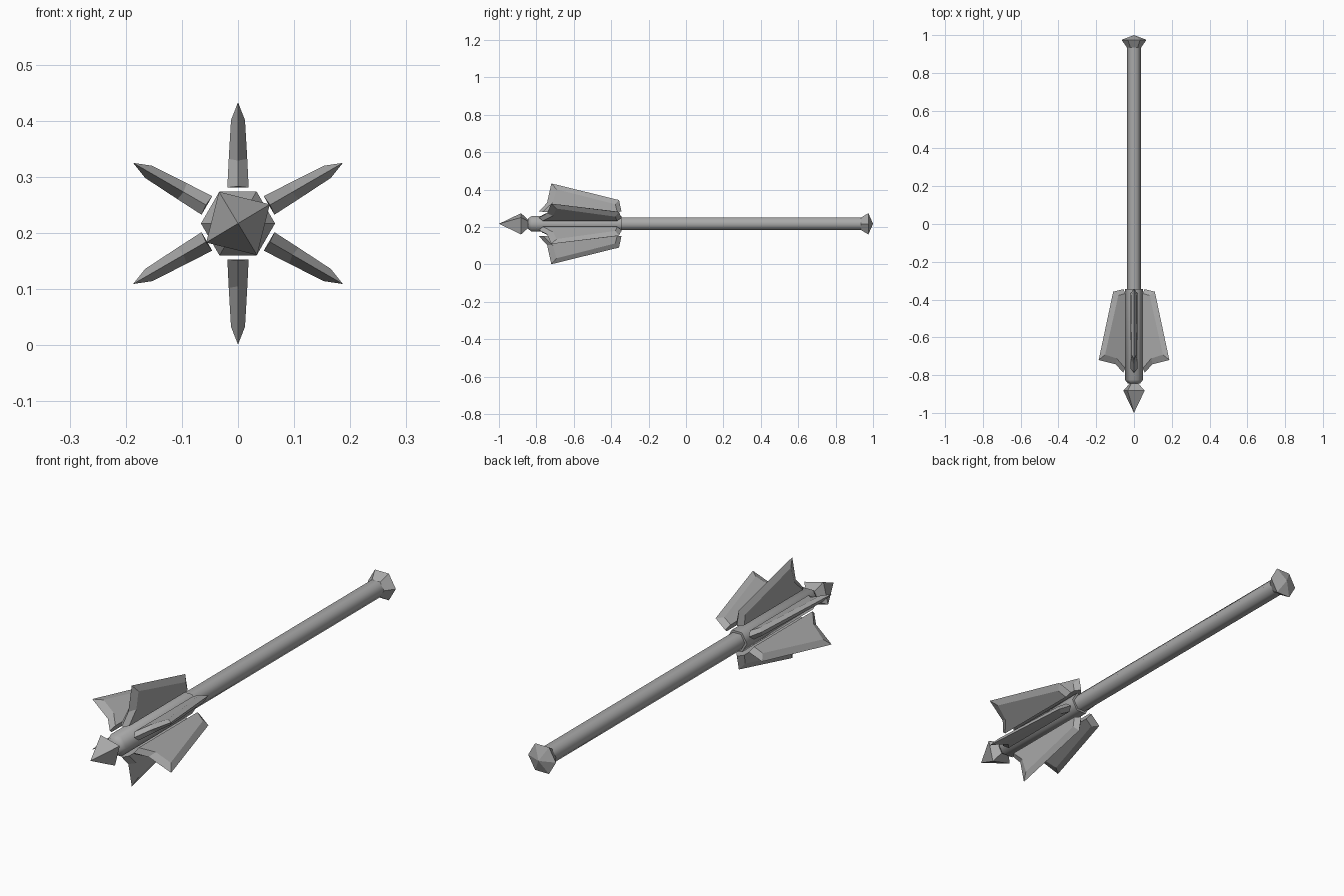
import bpy, bmesh
from math import cos, sin, pi, radians
from mathutils import Matrix

cube = bpy.data.objects.get("Cube")
if cube:
    bpy.data.objects.remove(cube, do_unlink=True)

AXIS_Z = 0.217

steel = bpy.data.materials.new("grey steel")
steel.use_nodes = True
colour = (0.4, 0.4, 0.4, 1)
steel.diffuse_color = colour
steel.node_tree.nodes["Principled BSDF"].inputs["Base Color"].default_value = colour


def finish(name, bm, smooth=False):
    bmesh.ops.recalc_face_normals(bm, faces=bm.faces)
    mesh = bpy.data.meshes.new(name)
    bm.to_mesh(mesh)
    bm.free()
    mesh.materials.append(steel)
    obj = bpy.data.objects.new(name, mesh)
    obj.location.z = AXIS_Z
    bpy.context.collection.objects.link(obj)
    if smooth:
        bpy.ops.object.select_all(action='DESELECT')
        obj.select_set(True)
        bpy.context.view_layer.objects.active = obj
        bpy.ops.object.shade_smooth_by_angle(angle=radians(65))
    return obj


def turned(name, profile, sides=6, start=0.0, smooth=False):
    """Sweep (y, radius) pairs around the long axis; radius 0 is a point."""
    bm = bmesh.new()
    rings = []
    for y, r in profile:
        count = sides if r > 0 else 1
        rings.append([bm.verts.new((r * cos(start + 2 * pi * i / sides), y,
                                    r * sin(start + 2 * pi * i / sides)))
                      for i in range(count)])
    for a, b in zip(rings, rings[1:]):
        for i in range(sides):
            j = (i + 1) % sides
            corners = [a[i % len(a)], a[j % len(a)], b[j % len(b)], b[i % len(b)]]
            bm.faces.new(list(dict.fromkeys(corners)))
    for ring in (rings[0], rings[-1]):
        if len(ring) > 1:
            bm.faces.new(ring)
    return finish(name, bm, smooth)


# Shaft, head collar, pommel and tip
turned("shaft", [(-0.4, 0.038), (0.95, 0.038)], smooth=True)
turned("head_collar", [(-0.845, 0.032), (-0.825, 0.048), (-0.345, 0.048)], smooth=True)
turned("pommel", [(0.935, 0.038), (0.975, 0.066), (1.0, 0)])
turned("tip_spike", [(-1.0, 0), (-0.882, 0.066), (-0.84, 0.022)], sides=4, start=radians(31))

# Blade: sharp outline in the middle plane, bevelled to thicker cheeks (y, radius)
outline = [(-0.787, 0.066), (-0.743, 0.112), (-0.72, 0.216), (-0.358, 0.127), (-0.345, 0.065)]
cheek = [(-0.765, 0.064, 0.019), (-0.712, 0.115, 0.0165), (-0.692, 0.184, 0.0125),
         (-0.378, 0.105, 0.0165), (-0.368, 0.064, 0.019)]


def blade(name, angle):
    bm = bmesh.new()
    edge = [bm.verts.new((0, y, r)) for y, r in outline]
    left, right = [[bm.verts.new((s * w, y, r)) for y, r, w in cheek] for s in (1, -1)]
    for side in (left, right):
        bm.faces.new(side)
        for i in range(len(edge) - 1):
            bm.faces.new((edge[i], edge[i + 1], side[i + 1], side[i]))
    bm.faces.new((edge[0], left[0], left[-1], edge[-1], right[-1], right[0]))
    bmesh.ops.rotate(bm, verts=bm.verts, cent=(0, 0, 0), matrix=Matrix.Rotation(angle, 3, 'Y'))
    finish(name, bm)


# Six blades around the head
for n in range(6):
    blade(f"blade_{n + 1}", n * pi / 3)
